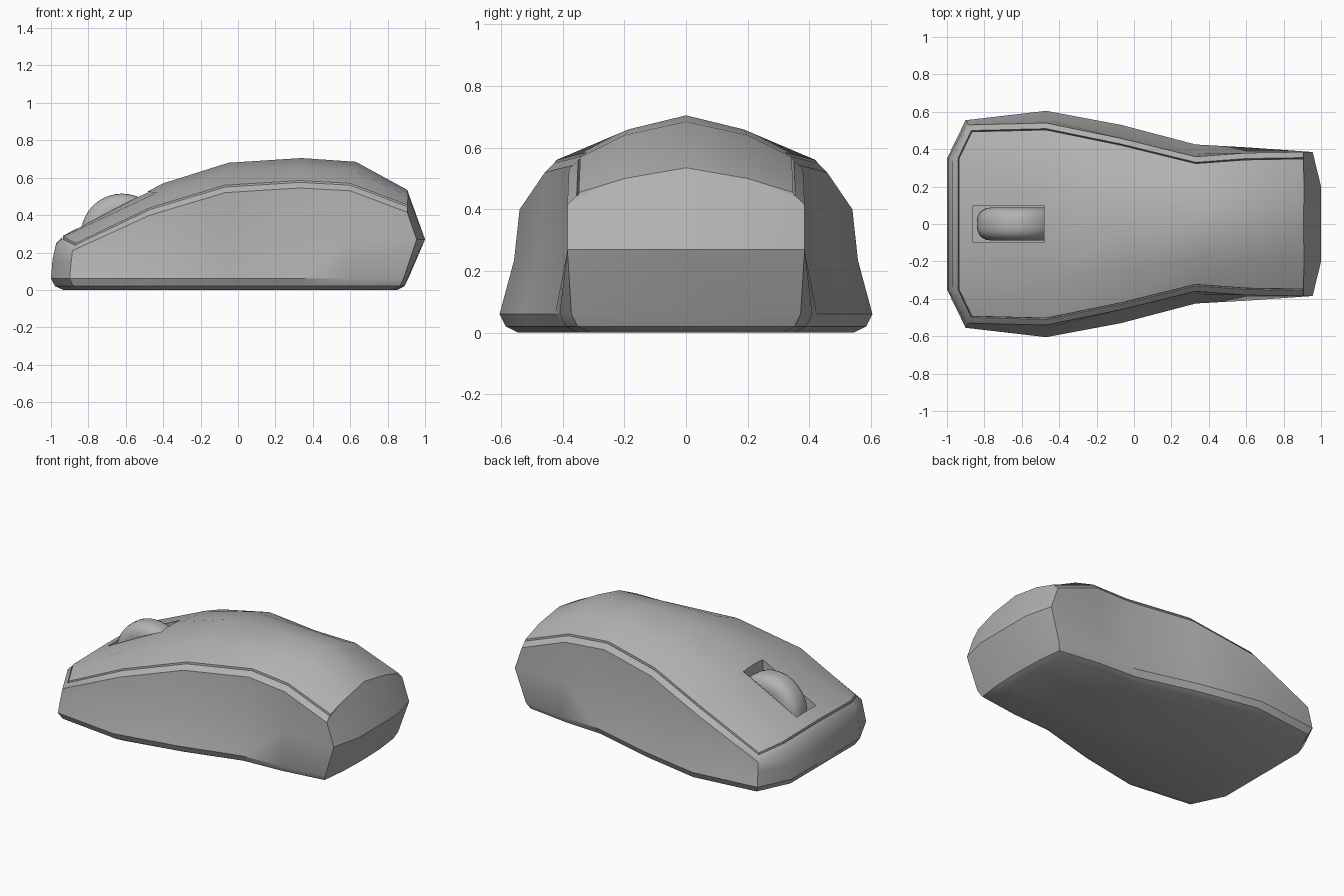
import bpy, bmesh, math

if "Cube" in bpy.data.objects:
    bpy.data.objects.remove(bpy.data.objects["Cube"])

# Half-outline columns: 2 nose points, front corner, 4 side stations, rear corner, 2 rear points
base = [(-1, 0), (-1, .35), (-.9, .555), (-.47, .605), (-.07, .53),
        (.33, .425), (.6, .41), (.885, .372), (.905, .2), (.91, 0)]
middle = [(-.992, 0, .16), (-.992, .35, .16), (-.892, .54, .15), (-.47, .558, .235), (-.07, .475, .26),
          (.33, .375, .28), (.6, .382, .28), (.955, .385, .27), (1, .2, .27), (1, 0, .27)]
shoulder = [(-.972, 0, .25), (-.972, .35, .245), (-.885, .53, .21), (-.47, .54, .40), (-.07, .458, .52),
            (.33, .36, .545), (.6, .38, .53), (.905, .385, .415), (.91, .2, .50), (.905, 0, .535)]
ridge = [(-.40, .57), (-.05, .68), (.34, .705), (.63, .685)]


def foot(d, z):
    """Base outline pulled inwards by d at height z."""
    return [(x * (1 - 1.1 * d), max(0, y - d), z) for x, y in base]


def inset(d, h):
    """Shoulder outline moved inwards by d and up by h; the tail has no groove."""
    out = []
    for i, (x, y, z) in enumerate(shoulder):
        if i >= 8:
            out.append((x, y, z))
            continue
        dx = d if i < 2 else d * .5 if i == 2 else 0
        out.append((x + dx, y - d if i >= 2 else y, z + h))
    return out


# Body shell: stacked outlines with a thin seam groove, closed by a domed top
levels = [foot(.06, 0), foot(.02, .02), foot(0, .06), middle, shoulder,
          inset(.03, .03), inset(.036, .012), inset(.037, .04)]
bm = bmesh.new()
for side in (1, -1):
    def vert(p):
        return bm.verts.new((p[0], side * p[1], p[2]))
    rings = [[vert(p) for p in level] for level in levels]
    bm.faces.new(rings[0])
    for a, b in zip(rings, rings[1:]):
        for i in range(9):
            bm.faces.new((a[i], a[i + 1], b[i + 1], b[i]))
    top = rings[-1]
    rows = [[top[2], top[1], top[0]]]
    for i, (rx, rz) in enumerate(ridge):
        x, y, z = levels[-1][3 + i]
        mid = ((x + rx) / 2, y * .58, z + .62 * (rz - z))
        rows.append([top[3 + i], vert(mid), vert((rx, 0, rz))])
    rows.append([top[7], top[8], top[9]])
    for a, b in zip(rows, rows[1:]):
        for i in range(2):
            bm.faces.new((a[i], a[i + 1], b[i + 1], b[i]))
bmesh.ops.remove_doubles(bm, verts=bm.verts, dist=1e-4)
bmesh.ops.recalc_face_normals(bm, faces=bm.faces)
mesh = bpy.data.meshes.new("body_shell")
bm.to_mesh(mesh)
bm.free()
body = bpy.data.objects.new("body_shell", mesh)
bpy.context.collection.objects.link(body)

# Wheel slot cut into the body
bpy.ops.mesh.primitive_cube_add(size=1, location=(-.67, 0, .5))
cutter = bpy.context.object
cutter.name = "wheel_slot_cutter"
cutter.scale = (.38, .2, .8)
cutter.hide_render = True
cut = body.modifiers.new("wheel_slot", 'BOOLEAN')
cut.object = cutter
cut.solver = 'EXACT'
bpy.context.view_layer.update()
bpy.ops.object.select_all(action='DESELECT')
body.select_set(True)
bpy.context.view_layer.objects.active = body
bpy.ops.object.modifier_apply(modifier=cut.name)
bpy.data.objects.remove(cutter)
bpy.ops.object.shade_smooth_by_angle(angle=math.radians(33))

# Scroll wheel with rounded rim
bpy.ops.mesh.primitive_cylinder_add(vertices=40, radius=.22, depth=.175,
                                    location=(-.62, 0, .295), rotation=(math.pi / 2, 0, 0))
wheel = bpy.context.object
wheel.name = "scroll_wheel"
rim = wheel.modifiers.new("round_rim", 'BEVEL')
rim.width = .07
rim.segments = 5
bpy.ops.object.modifier_apply(modifier=rim.name)
bpy.ops.object.shade_smooth_by_angle(angle=math.radians(40))

# Dark grey finish on both parts
grey = bpy.data.materials.new("dark_grey")
grey.diffuse_color = (.45, .45, .45, 1)
grey.use_nodes = True
grey.node_tree.nodes["Principled BSDF"].inputs["Base Color"].default_value = grey.diffuse_color
for part in (body, wheel):
    part.data.materials.clear()
    part.data.materials.append(grey)
